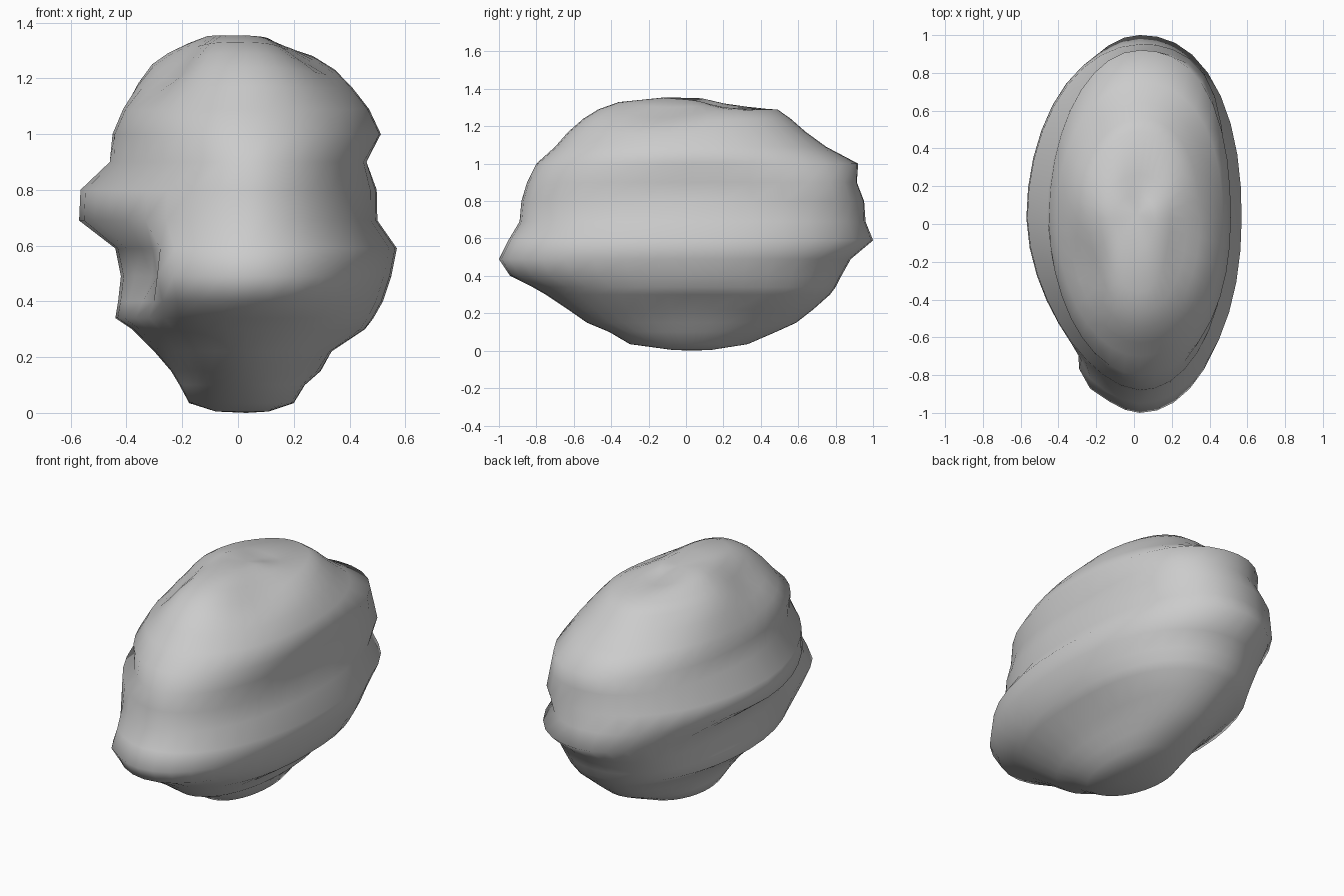
import bpy, bmesh
from math import cos, sin, pi, exp

# Stacked outlines of the boulder: z, x min, x max, y min, y max
LEVELS = [
    (0.005, -.08, .11, -.08, .14), (0.035, -.175, .20, -.30, .33),
    (0.10, -.21, .24, -.41, .48), (0.15, -.24, .30, -.53, .59),
    (0.22, -.30, .36, -.63, .68), (0.30, -.38, .47, -.75, .77),
    (0.34, -.44, .49, -.82, .80), (0.40, -.43, .52, -.94, .83),
    (0.49, -.42, .55, -1.0, .88), (0.59, -.44, .57, -.95, 1.0),
    (0.69, -.57, .50, -.89, .96), (0.80, -.565, .50, -.88, .95),
    (0.90, -.46, .48, -.85, .91), (1.00, -.45, .515, -.80, .92),
    (1.09, -.41, .47, -.70, .75), (1.17, -.35, .41, -.63, .64),
    (1.24, -.30, .35, -.55, .56), (1.29, -.25, .28, -.47, .49),
    (1.33, -.18, .19, -.36, .26), (1.355, -.11, .11, -.12, .15),
]
SEG = 36
CX, CY = 0.03, 0.03

# Local hollows and swellings: centre, radius (x, y, z), displacement
DENTS = [
    ((-.24, -.22, 1.25), (.10, .22, .14), (0.02, 0, -.05)),  # upper left valley
    ((.24, -.12, 1.25), (.12, .25, .14), (0, 0, -.05)),      # upper right valley
    ((.05, .20, 1.36), (.12, .14, .12), (0, 0, -.05)),       # crown hollow
    ((.50, .05, .90), (.20, .30, .07), (-.02, 0, 0)),        # right side groove
    ((.38, .05, .25), (.20, .35, .07), (-.03, 0, 0)),        # lower right hollow
    ((-.36, -.50, .50), (.14, .20, .12), (.05, 0, 0)),       # front left hollow
    ((-.25, -.82, .50), (.14, .14, .12), (-.05, -.02, 0)),   # front left knob
    ((.35, .72, .86), (.22, .30, .10), (.04, .05, 0)),       # back right swelling
    ((-.30, .68, .50), (.20, .30, .12), (-.03, .03, 0)),     # back left swelling
    ((-.28, .20, 1.19), (.12, .25, .10), (-.02, 0, .02)),    # top left swelling
]


def shaped(x, y, z):
    dx = dy = dz = 0
    for c, r, d in DENTS:
        w = exp(-sum(((p - q) / s) ** 2 for p, q, s in zip((x, y, z), c, r)))
        dx, dy, dz = dx + d[0] * w, dy + d[1] * w, dz + d[2] * w
    return x + dx, y + dy, z + dz


def roundness(c, s, z):
    """Outline exponent for each quarter; the front left is flattest."""
    if c > 0:
        return 2.25 if s > 0 else 2.1
    if s > 0:
        return 2.0
    return 1.7 if 0.6 < z < 0.95 else 1.95


bm = bmesh.new()
rings = []
for z, x0, x1, y0, y1 in LEVELS:
    ring = []
    for i in range(SEG):
        a = 2 * pi * i / SEG
        c, s = cos(a), sin(a)
        n = roundness(c, s, z)
        k = (abs(c) ** n + abs(s) ** n) ** (-1 / n)
        x = CX + k * c * ((x1 - CX) if c > 0 else (CX - x0))
        y = CY + k * s * ((y1 - CY) if s > 0 else (CY - y0))
        ring.append(bm.verts.new(shaped(x, y, z)))
    rings.append(ring)

# Side skin
for lo, hi in zip(rings, rings[1:]):
    for i in range(SEG):
        j = (i + 1) % SEG
        bm.faces.new((lo[i], lo[j], hi[j], hi[i]))

# Base and slightly sunken crown
base = bm.verts.new((CX, CY, 0))
crown = bm.verts.new((0.02, 0.05, 1.33))
for i in range(SEG):
    j = (i + 1) % SEG
    bm.faces.new((base, rings[0][j], rings[0][i]))
    bm.faces.new((crown, rings[-1][i], rings[-1][j]))

bmesh.ops.recalc_face_normals(bm, faces=bm.faces[:])
for f in bm.faces:
    f.smooth = True
mesh = bpy.data.meshes.new("boulder")
bm.to_mesh(mesh)
bm.free()
boulder = bpy.data.objects.new("boulder", mesh)
bpy.context.collection.objects.link(boulder)
